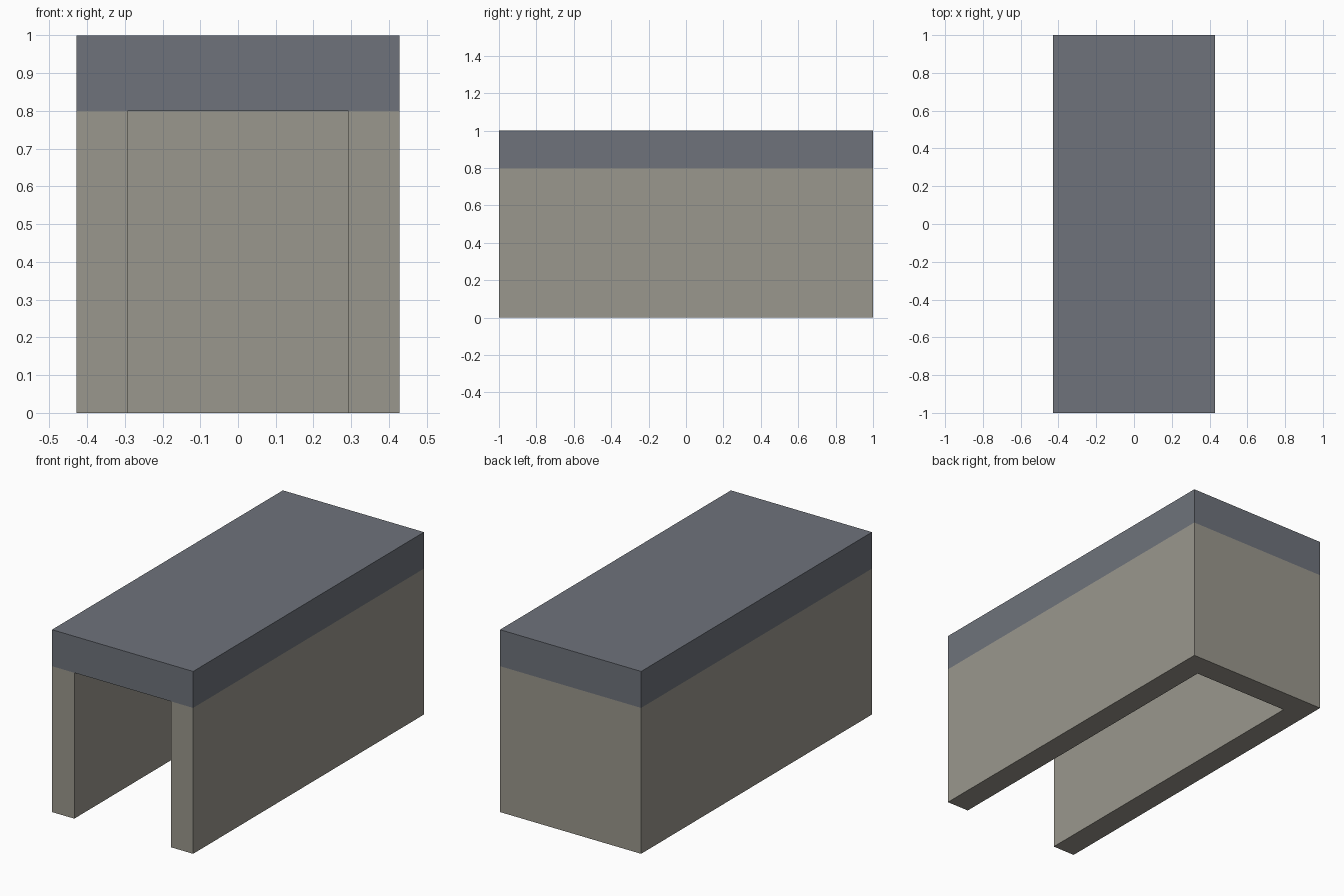
import bpy
import bmesh
from mathutils import Vector

cube = bpy.data.objects.get("Cube")
if cube:
    bpy.data.objects.remove(cube, do_unlink=True)


def make_material(name, rgb):
    mat = bpy.data.materials.new(name)
    mat.use_nodes = True
    colour = (*rgb, 1.0)
    mat.diffuse_color = colour
    mat.node_tree.nodes["Principled BSDF"].inputs["Base Color"].default_value = colour
    return mat


def make_box(name, low, high, mat):
    low, high = Vector(low), Vector(high)
    bm = bmesh.new()
    bmesh.ops.create_cube(bm, size=1.0)
    bmesh.ops.scale(bm, vec=high - low, verts=bm.verts)
    bmesh.ops.translate(bm, vec=(low + high) / 2, verts=bm.verts)
    mesh = bpy.data.meshes.new(name)
    bm.to_mesh(mesh)
    bm.free()
    mesh.materials.append(mat)
    obj = bpy.data.objects.new(name, mesh)
    bpy.context.collection.objects.link(obj)
    return obj


wall_mat = make_material("warm grey wall", (0.323, 0.309, 0.266))
roof_mat = make_material("slate grey roof", (0.156, 0.171, 0.198))

HALF_W = 0.428
HALF_L = 1.0
THICK = 0.135
WALL_TOP = 0.8
ROOF_TOP = 1.0
BACK_Y = HALF_L - THICK

# Side walls, open at the front
inner = HALF_W - THICK
make_box("left_wall", (inner, -HALF_L, 0), (HALF_W, BACK_Y, WALL_TOP), wall_mat)
make_box("right_wall", (-HALF_W, -HALF_L, 0), (-inner, BACK_Y, WALL_TOP), wall_mat)

# Full-width wall closing the back
make_box("back_wall", (-HALF_W, BACK_Y, 0), (HALF_W, HALF_L, WALL_TOP), wall_mat)

# Flat roof slab
make_box("roof", (-HALF_W, -HALF_L, WALL_TOP), (HALF_W, HALF_L, ROOF_TOP), roof_mat)
